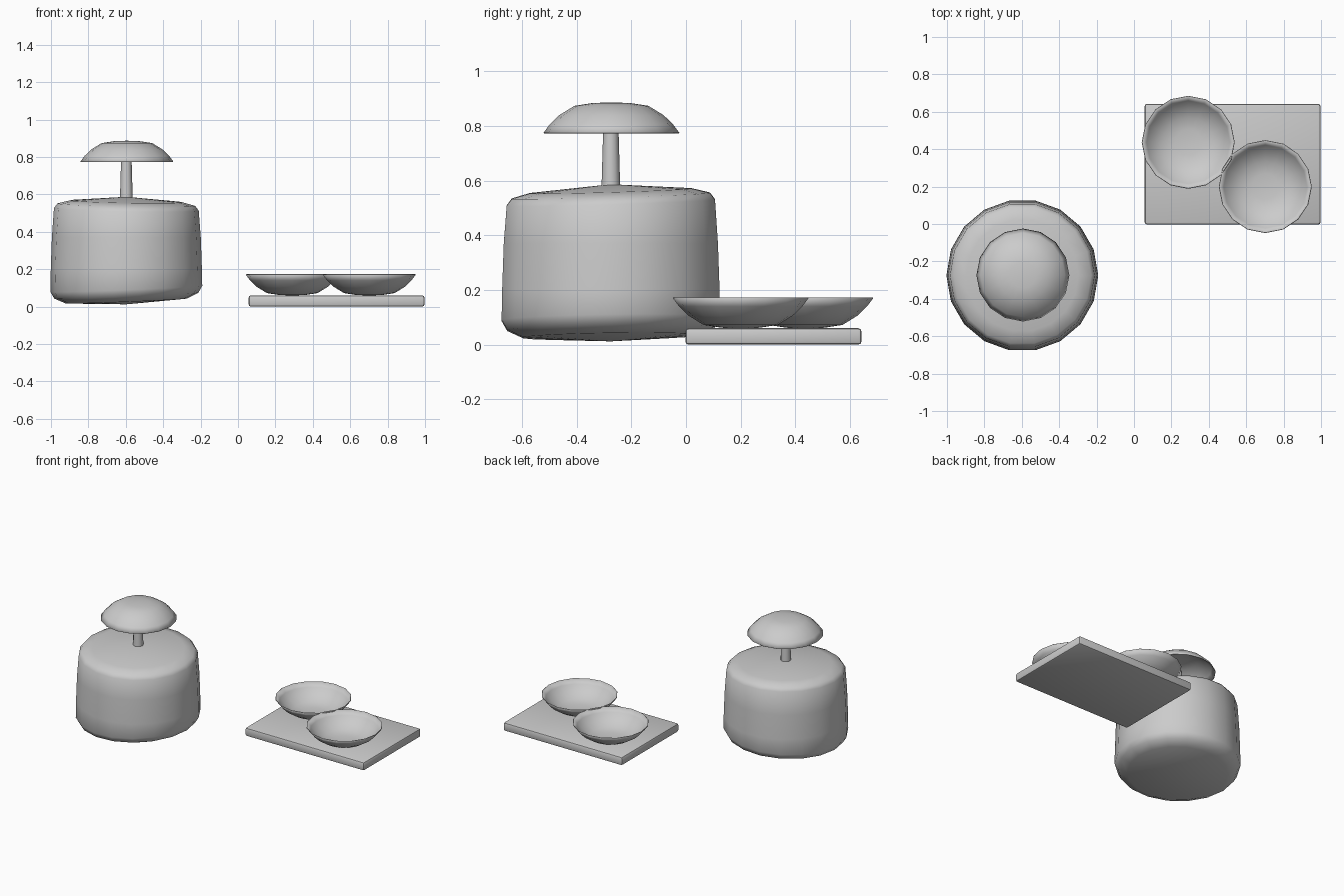
import bpy, bmesh
from math import cos, sin, pi, radians

if "Cube" in bpy.data.objects:
    bpy.data.objects.remove(bpy.data.objects["Cube"])


def finish(name, bm, angle=40):
    bmesh.ops.recalc_face_normals(bm, faces=bm.faces[:])
    mesh = bpy.data.meshes.new(name)
    bm.to_mesh(mesh)
    bm.free()
    obj = bpy.data.objects.new(name, mesh)
    bpy.context.collection.objects.link(obj)
    bpy.ops.object.select_all(action='DESELECT')
    bpy.context.view_layer.objects.active = obj
    obj.select_set(True)
    bpy.ops.object.shade_smooth_by_angle(angle=radians(angle))
    return obj


def lathe(profile, centre, sides):
    """Spin (radius, z) points about a vertical axis; radius 0 makes a pole."""
    bm = bmesh.new()
    cx, cy = centre
    rings = []
    for r, z in profile:
        n = sides if r else 1
        rings.append([bm.verts.new((cx + r * cos(2 * pi * i / sides),
                                    cy + r * sin(2 * pi * i / sides), z))
                      for i in range(n)])
    for a, b in zip(rings, rings[1:]):
        for i in range(sides):
            j = (i + 1) % sides
            corners = [a[i % len(a)], a[j % len(a)], b[j % len(b)], b[i % len(b)]]
            bm.faces.new(list(dict.fromkeys(corners)))
    return bm


STAND = (-0.597, -0.275)

# Rounded, slightly lopsided drum
bm = lathe([(0, 0.012), (0.325, 0.03), (0.385, 0.058), (0.406, 0.095),
            (0.404, 0.2), (0.398, 0.37), (0.387, 0.52), (0.368, 0.545),
            (0.30, 0.563), (0, 0.587)], STAND, 18)
for v in bm.verts:
    dx, dy = v.co.x - STAND[0], v.co.y - STAND[1]
    if v.co.z < 0.15:      # underside rises to the right and back
        v.co.z += 0.04 * dx + 0.015 * dy
    elif v.co.z > 0.4:     # top dips right and rises to the back
        v.co.z += -0.018 * dx + 0.03 * dy
finish("drum_body", bm)

# Stem, tapering upwards
stem = lathe([(0, 0.58), (0.034, 0.58), (0.028, 0.79), (0, 0.79)], STAND, 12)
finish("stem", stem)

# Thin domed shells: radius and height above the lowest point
BOWL = [(0, 0), (0.07, 0.003), (0.135, 0.013), (0.19, 0.047),
        (0.224, 0.08), (0.247, 0.111)]


def shell(name, centre, base, up):
    obj = finish(name, lathe([(r, base + up * h) for r, h in BOWL], centre, 16))
    solid = obj.modifiers.new("thickness", 'SOLIDIFY')
    solid.thickness = 0.004
    solid.offset = 0


shell("cap", (-0.594, -0.273), 0.885, -1)
shell("back_bowl", (0.29, 0.437), 0.061, 1)
shell("front_bowl", (0.702, 0.2), 0.061, 1)

# Tray with softened edges
bm = bmesh.new()
bmesh.ops.create_cube(bm, size=1)
for v in bm.verts:
    v.co = (0.527 + v.co.x * 0.94, 0.32 + v.co.y * 0.645, 0.03 + v.co.z * 0.06)
bmesh.ops.bevel(bm, geom=bm.edges[:], offset=0.012, segments=2, profile=0.5,
                affect='EDGES')
finish("tray", bm)
